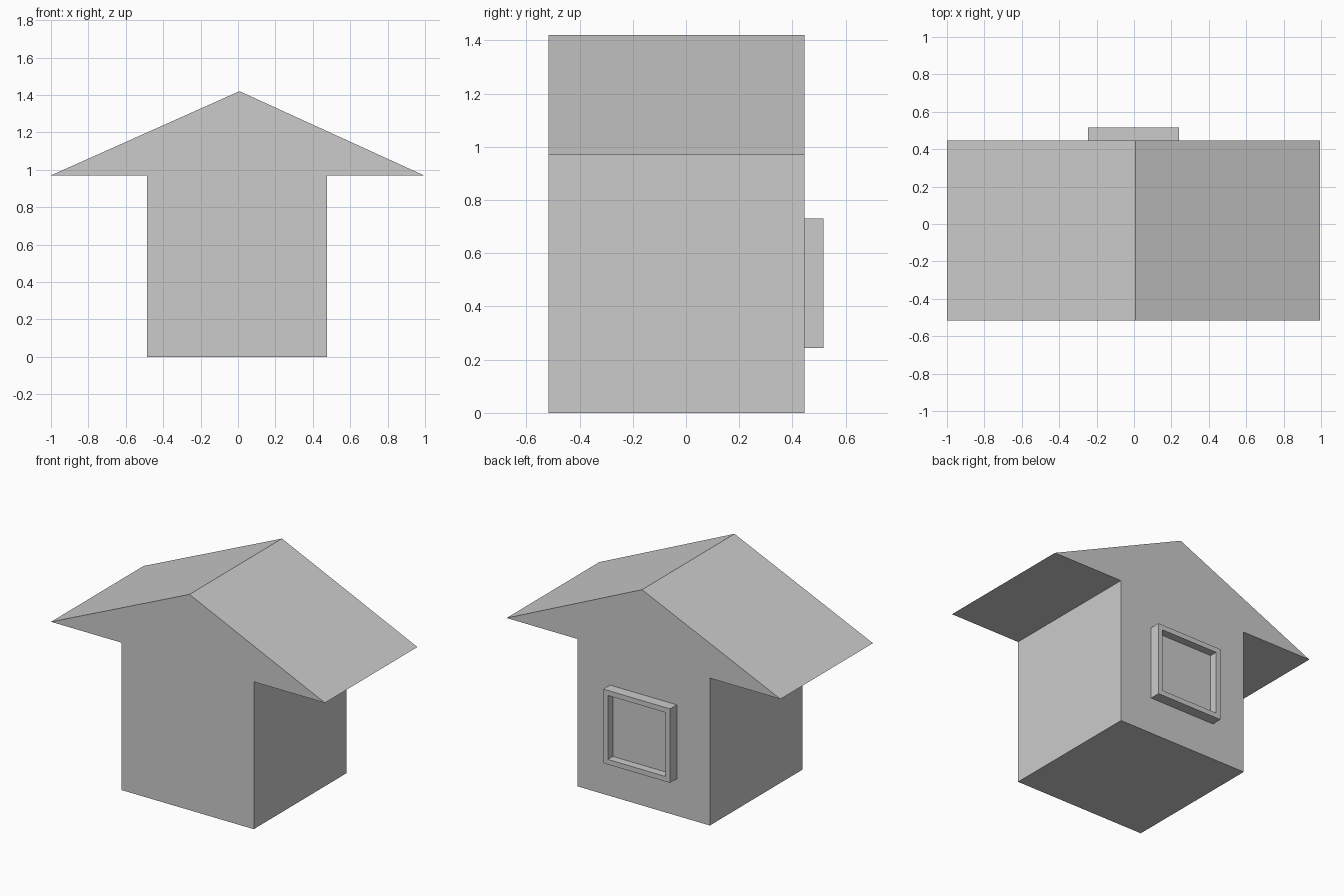
import bpy, bmesh

if "Cube" in bpy.data.objects:
    bpy.data.objects.remove(bpy.data.objects["Cube"])


def finish(name, bm):
    bmesh.ops.recalc_face_normals(bm, faces=bm.faces)
    mesh = bpy.data.meshes.new(name)
    bm.to_mesh(mesh)
    bm.free()
    obj = bpy.data.objects.new(name, mesh)
    bpy.context.collection.objects.link(obj)
    return obj


def prism(name, profile, y0, y1, inset=None):
    """Extrude an (x, z) profile along y, optionally recessing the back face."""
    bm = bmesh.new()
    front = bm.faces.new([bm.verts.new((x, y0, z)) for x, z in profile])
    ext = bmesh.ops.extrude_face_region(bm, geom=[front], use_keep_orig=True)["geom"]
    for v in (g for g in ext if isinstance(g, bmesh.types.BMVert)):
        v.co.y = y1
    if inset:
        width, depth = inset
        bmesh.ops.recalc_face_normals(bm, faces=bm.faces)
        back = next(f for f in bm.faces if all(abs(v.co.y - y1) < 1e-5 for v in f.verts))
        bmesh.ops.inset_region(bm, faces=[back], thickness=width)
        ext = bmesh.ops.extrude_face_region(bm, geom=[back])["geom"]
        bmesh.ops.delete(bm, geom=[back], context='FACES') if back.is_valid else None
        for v in (g for g in ext if isinstance(g, bmesh.types.BMVert)):
            v.co.y -= depth
    return finish(name, bm)


def rect(x0, x1, z0, z1):
    return [(x0, z0), (x1, z0), (x1, z1), (x0, z1)]


FRONT, BACK = -0.516, 0.446

# Walls
prism("house_walls", rect(-0.486, 0.476, 0, 0.97), FRONT, BACK)

# Gabled roof with wide eaves
prism("gable_roof", [(-1, 0.97), (0.994, 0.97), (0.008, 1.42)], FRONT, BACK)

# Window on the back wall: raised frame with a recessed pane
prism("window_frame", rect(-0.245, 0.241, 0.243, 0.73), BACK, 0.516, inset=(0.047, 0.052))
